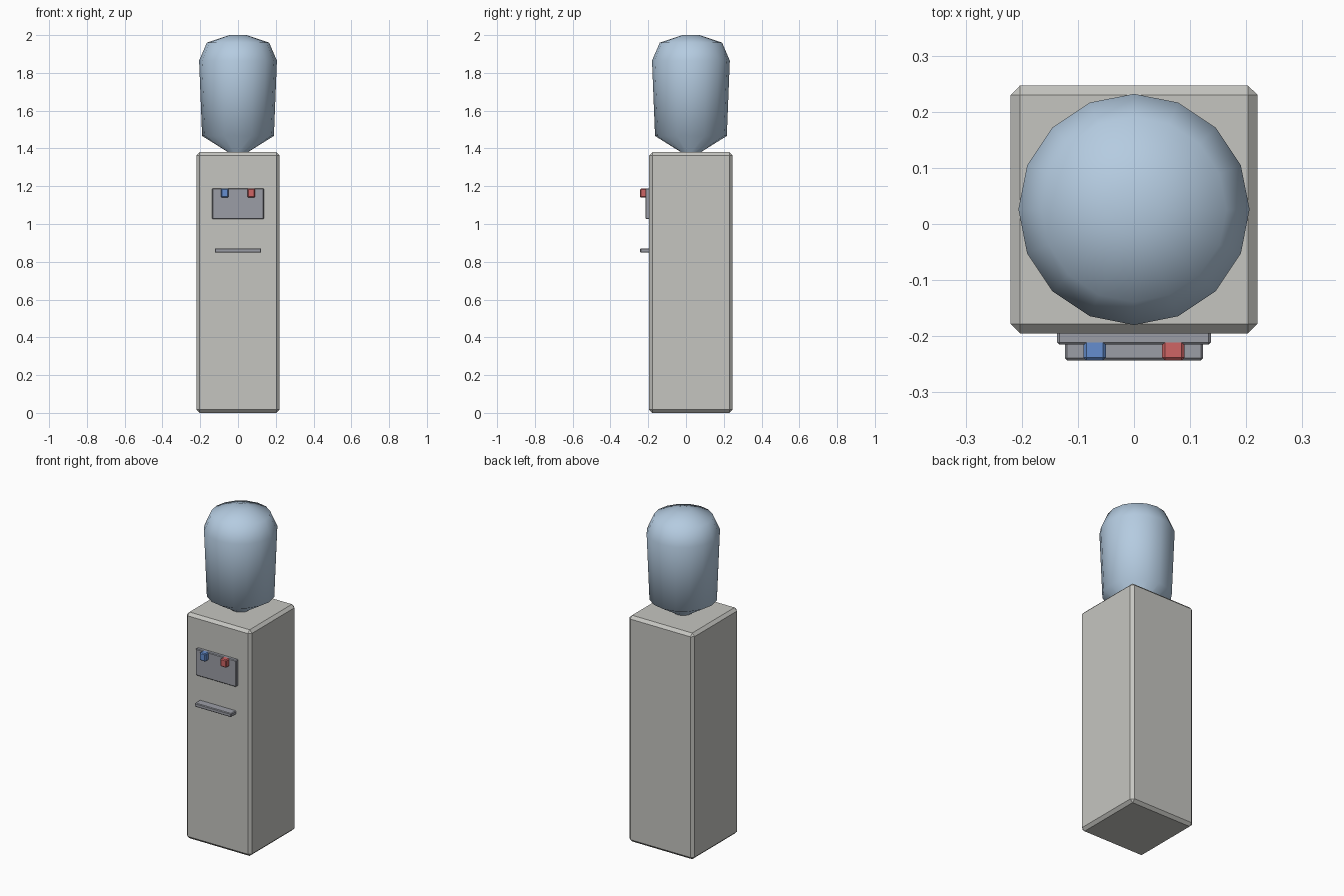
import bpy
import bmesh
from math import cos, sin, tau

if "Cube" in bpy.data.objects:
    bpy.data.objects.remove(bpy.data.objects["Cube"])


def material(name, rgb):
    mat = bpy.data.materials.new(name)
    mat.use_nodes = True
    color = (*rgb, 1.0)
    mat.diffuse_color = color
    mat.node_tree.nodes["Principled BSDF"].inputs["Base Color"].default_value = color
    return mat


def add_object(name, bm, mat):
    mesh = bpy.data.meshes.new(name)
    bmesh.ops.recalc_face_normals(bm, faces=bm.faces)
    bm.to_mesh(mesh)
    bm.free()
    mesh.materials.append(mat)
    obj = bpy.data.objects.new(name, mesh)
    bpy.context.collection.objects.link(obj)
    return obj


def chamfered_box(name, low, high, chamfer, mat):
    bm = bmesh.new()
    bmesh.ops.create_cube(bm, size=1)
    for v in bm.verts:
        v.co = [(a + b) / 2 + c * (b - a) for a, b, c in zip(low, high, v.co)]
    obj = add_object(name, bm, mat)
    bevel = obj.modifiers.new("chamfer", "BEVEL")
    bevel.width = chamfer
    bevel.segments = 1
    return obj


def lathe(name, profile, center_y, sides, mat):
    bm = bmesh.new()
    rings = [[bm.verts.new((r * cos(tau * i / sides), center_y + r * sin(tau * i / sides), z))
              for i in range(sides)] for r, z in profile]
    for lower, upper in zip(rings, rings[1:]):
        for i in range(sides):
            j = (i + 1) % sides
            bm.faces.new((lower[i], lower[j], upper[j], upper[i]))
    bm.faces.new(rings[0])
    bm.faces.new(rings[-1])
    for f in bm.faces:
        f.smooth = True
    return add_object(name, bm, mat)


casing = material("warm light grey", (0.56, 0.56, 0.53))
trim = material("cool mid grey", (0.33, 0.34, 0.38))
water = material("pale blue", (0.46, 0.60, 0.75))
cold = material("blue", (0.13, 0.27, 0.62))
hot = material("red", (0.62, 0.13, 0.13))

# Cabinet
chamfered_box("cabinet", (-0.22, -0.195, 0), (0.22, 0.247, 1.38), 0.017, casing)

# Dispensing panel and drip tray
chamfered_box("dispenser_panel", (-0.137, -0.215, 1.026), (0.137, -0.18, 1.188), 0.004, trim)
chamfered_box("drip_tray", (-0.123, -0.243, 0.848), (0.123, -0.18, 0.871), 0.004, trim)

# Taps
for name, x, mat in (("cold_tap", -0.07, cold), ("hot_tap", 0.07, hot)):
    chamfered_box(name, (x - 0.02, -0.243, 1.14), (x + 0.02, -0.205, 1.188), 0.005, mat)

# Upturned water bottle, from neck to base
bottle_profile = [(0.055, 1.37), (0.055, 1.382), (0.19, 1.466), (0.206, 1.865),
                  (0.165, 1.96), (0.045, 2.0)]
lathe("water_bottle", bottle_profile, 0.026, 16, water)
